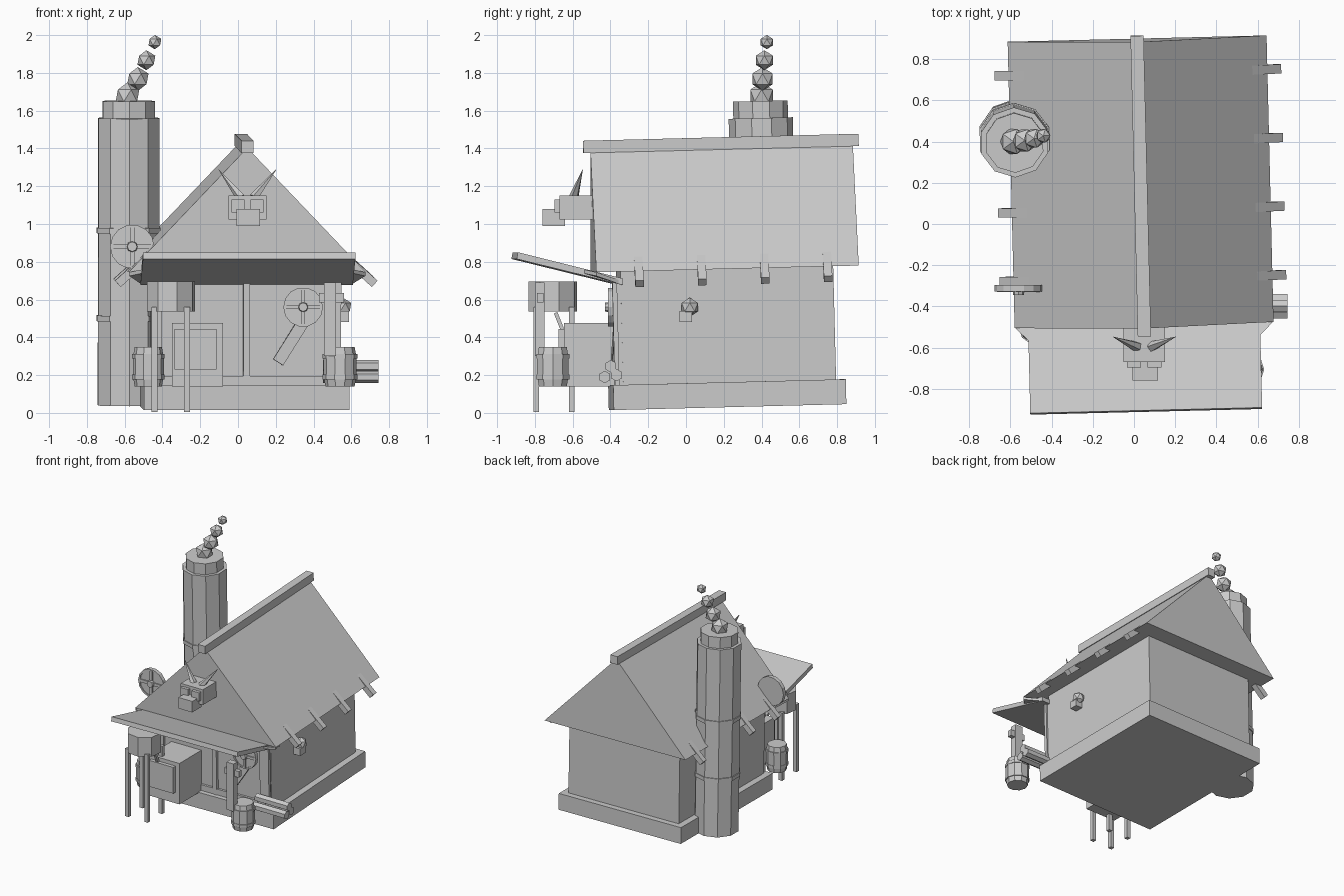
import bpy, bmesh, math
from mathutils import Matrix, Vector

cube = bpy.data.objects.get("Cube")
if cube:
    bpy.data.objects.remove(cube, do_unlink=True)

grey = bpy.data.materials.new("light grey")
grey.use_nodes = True
COLOR = (0.6, 0.6, 0.6, 1)
grey.diffuse_color = COLOR
grey.node_tree.nodes["Principled BSDF"].inputs["Base Color"].default_value = COLOR

# The house leans and turns a little
HOUSE = (Matrix.Translation((0.037, 0, 0)) @ Matrix.Rotation(math.radians(1.4), 4, 'Z')
         @ Matrix.Rotation(math.radians(1.46), 4, 'X'))
WORLD = Matrix.Identity(4)


def finish(name, bm, frame=WORLD):
    bmesh.ops.recalc_face_normals(bm, faces=bm.faces)
    mesh = bpy.data.meshes.new(name)
    bm.to_mesh(mesh)
    bm.free()
    mesh.transform(frame)
    mesh.materials.append(grey)
    obj = bpy.data.objects.new(name, mesh)
    bpy.context.collection.objects.link(obj)
    return obj


def box(name, x, y, z, frame=WORLD):
    """Box between the given (min, max) ranges."""
    bm = bmesh.new()
    size = Matrix.Diagonal((x[1] - x[0], y[1] - y[0], z[1] - z[0], 1))
    centre = Matrix.Translation((sum(x) / 2, sum(y) / 2, sum(z) / 2))
    bmesh.ops.create_cube(bm, size=1, matrix=centre @ size)
    return finish(name, bm, frame)


def beam(name, a, b, width, height, frame=WORLD):
    """Rectangular bar from a to b."""
    a, b = Vector(a), Vector(b)
    turn = (b - a).to_track_quat('Z', 'Y').to_matrix().to_4x4()
    bm = bmesh.new()
    bmesh.ops.create_cube(bm, size=1, matrix=Matrix.Translation((a + b) / 2) @ turn
                          @ Matrix.Diagonal((width, height, (b - a).length, 1)))
    return finish(name, bm, frame)


def prism(name, profile, axis, start, end, frame=WORLD):
    """Extrude a 2D profile along the x or y axis."""
    put = (lambda u, v, t: (t, u, v)) if axis == 'x' else (lambda u, v, t: (u, t, v))
    bm = bmesh.new()
    face = bm.faces.new([bm.verts.new(put(u, v, start)) for u, v in profile])
    geo = bmesh.ops.extrude_face_region(bm, geom=[face])["geom"]
    move = put(0, 0, end - start)
    bmesh.ops.translate(bm, vec=move, verts=[g for g in geo if isinstance(g, bmesh.types.BMVert)])
    return finish(name, bm, frame)


def turned(name, profile, sides, place, start=0.0, frame=WORLD):
    """Faceted solid from (radius, height) rings, capped at both ends."""
    bm = bmesh.new()
    rings = []
    for r, h in profile:
        angles = [start + 2 * math.pi * i / sides for i in range(sides)]
        rings.append([bm.verts.new((r * math.cos(t), r * math.sin(t), h)) for t in angles])
    for low, high in zip(rings, rings[1:]):
        for i in range(sides):
            j = (i + 1) % sides
            bm.faces.new((low[i], low[j], high[j], high[i]))
    bm.faces.new(rings[0][::-1])
    bm.faces.new(rings[-1])
    bm.transform(place)
    return finish(name, bm, frame)


def ball(name, centre, r):
    bm = bmesh.new()
    bmesh.ops.create_icosphere(bm, subdivisions=1, radius=r, matrix=Matrix.Translation(centre))
    return finish(name, bm)


at = lambda x, y, z: Matrix.Translation((x, y, z))

# House body
box("foundation", (-0.545, 0.545), (-0.395, 0.837), (0.025, 0.157), HOUSE)
box("walls", (-0.492, 0.492), (-0.34, 0.787), (0.157, 0.757), HOUSE)
prism("main_roof", [(-0.628, 0.757), (0.628, 0.757), (0, 1.416)], 'y', -0.471, 0.919, HOUSE)
box("ridge_beam", (-0.032, 0.032), (-0.509, 0.95), (1.389, 1.454), HOUSE)

# Rafter ends poking out under the eaves
for side in (-1, 1):
    for i in range(4):
        y = -0.245 + 0.333 * i
        beam("rafter_end", (side * 0.52, y, 0.835), (side * 0.68, y, 0.69), 0.045, 0.045, HOUSE)

# Front timbers
for x in (-0.47, 0.0, 0.47):
    box("front_post", (x - 0.018, x + 0.018), (-0.362, -0.335), (0.157, 0.7), HOUSE)
box("front_sill", (-0.49, 0.49), (-0.358, -0.335), (0.157, 0.205), HOUSE)
box("front_corner_post", (0.42, 0.5), (-0.385, -0.36), (0.157, 0.7), HOUSE)

# Porch roof with small flared ends at the eaves
prism("porch_roof", [(-0.882, 0.873), (-0.33, 0.72), (-0.33, 0.685), (-0.89, 0.838)],
      'x', -0.5625, 0.5625, HOUSE)
for side in (-1, 1):
    bm = bmesh.new()
    top = [bm.verts.new((side * x, y, z)) for x, y, z in
           ((0.55, -0.545, 0.775), (0.625, -0.471, 0.757), (0.55, -0.33, 0.705))]
    low = [bm.verts.new(v.co - Vector((0, 0, 0.02))) for v in top]
    bm.faces.new(top)
    bm.faces.new(low[::-1])
    for i in range(3):
        bm.faces.new((top[i], low[i], low[(i + 1) % 3], top[(i + 1) % 3]))
    finish("porch_roof_flare", bm, HOUSE)

# Chimney with bands and cap
UP = math.pi / 2
turned("chimney", [(0.17, 0.028), (0.17, 1.55)], 10, at(-0.606, 0.45, 0), UP, HOUSE)
turned("chimney_cap", [(0.145, 1.55), (0.145, 1.64)], 10, at(-0.606, 0.45, 0), UP, HOUSE)
for z in (0.49, 0.955):
    turned("chimney_band", [(0.177, z - 0.015), (0.177, z + 0.015)], 10,
           at(-0.606, 0.45, 0), UP, HOUSE)

# Smoke puffs
for x, y, z, r in ((-0.585, 0.4, 1.68, 0.07), (-0.53, 0.405, 1.768, 0.063),
                   (-0.485, 0.415, 1.867, 0.053), (-0.44, 0.428, 1.963, 0.038)):
    ball("smoke_puff", (x, y, z), r)

# Horned head on the gable
box("trophy_head", (-0.05, 0.15), (-0.67, -0.49), (1.025, 1.15))
box("trophy_snout", (-0.008, 0.117), (-0.76, -0.64), (0.99, 1.08))
for side in (-1, 1):
    cx = 0.05 + side * 0.05
    box("trophy_brow", (cx - 0.034, cx + 0.034), (-0.695, -0.64), (1.06, 1.13))
    base = Vector((0.05 + side * 0.035, -0.595, 1.14))
    tip = Vector((0.05 + side * 0.152, -0.547, 1.288))
    turn = (tip - base).to_track_quat('Z', 'Y').to_matrix().to_4x4()
    turned("trophy_horn", [(0.026, 0), (0.001, (tip - base).length)], 5,
           Matrix.Translation(base) @ turn)


# Round shields facing the front
def shield(x, y, z, r):
    face = at(x, y, z) @ Matrix.Rotation(math.pi / 2, 4, 'X')
    turned("shield_board", [(r * 0.9, 0), (r * 0.9, 0.02)], 14, face)
    turned("shield_rim", [(r, -0.005), (r, 0.027), (r * 0.88, 0.027), (r * 0.88, 0.018)], 14, face)
    turned("shield_boss", [(r * 0.26, 0.015), (r * 0.22, 0.045)], 8, face)
    w = r * 0.1
    box("shield_bar", (x - r * 0.9, x + r * 0.9), (y - 0.029, y - 0.015), (z - w, z + w))
    box("shield_bar", (x - w, x + w), (y - 0.029, y - 0.015), (z - r * 0.9, z + r * 0.9))


shield(-0.56, -0.3, 0.88, 0.117)
shield(0.345, -0.385, 0.56, 0.105)
beam("leaning_board", (0.345, -0.37, 0.48), (0.212, -0.385, 0.268), 0.02, 0.062)

# Tub on tall legs
turned("water_tub", [(0.132, 0.537), (0.132, 0.695)], 8, at(-0.355, -0.705, 0), 0.25)
for dx in (-0.087, 0.087):
    for dy in (-0.087, 0.1):
        box("tub_leg", (-0.372 + dx, -0.34 + dx), (-0.72 + dy, -0.69 + dy), (0.005, 0.56))
beam("tub_brace", (-0.27, -0.69, 0.53), (-0.27, -0.63, 0.38), 0.02, 0.02)

# Crate with raised front panel
box("crate", (-0.35, -0.08), (-0.645, -0.36), (0.14, 0.475))
box("crate_panel", (-0.335, -0.115), (-0.675, -0.64), (0.23, 0.445))


# Barrels
def barrel(x, y, r):
    turned("barrel", [(r * 0.88, 0.14), (r, 0.2), (r, 0.29), (r * 0.88, 0.35)], 10, at(x, y, 0))
    for z in (0.19, 0.3):
        turned("barrel_hoop", [(r * 1.04, z - 0.012), (r * 1.04, z + 0.012)], 10, at(x, y, 0))


barrel(0.54, -0.705, 0.088)
barrel(-0.475, -0.5, 0.082)

# Post with cross arm beside the right barrel
box("porch_post", (0.455, 0.52), (-0.8, -0.748), (0.3, 0.69))
box("post_arm", (0.43, 0.56), (-0.79, -0.755), (0.585, 0.635))

# Stacked logs
for y, z in ((-0.43, 0.19), (-0.368, 0.2), (-0.398, 0.247)):
    turned("log", [(0.033, 0.45), (0.033, 0.745)], 6,
           at(0, y, z) @ Matrix.Rotation(math.pi / 2, 4, 'Y'))

# Lantern on the left wall
ball("lantern_globe", (0.555, 0.02, 0.56), 0.05)
box("lantern_base", (0.53, 0.588), (-0.035, 0.032), (0.482, 0.54))
